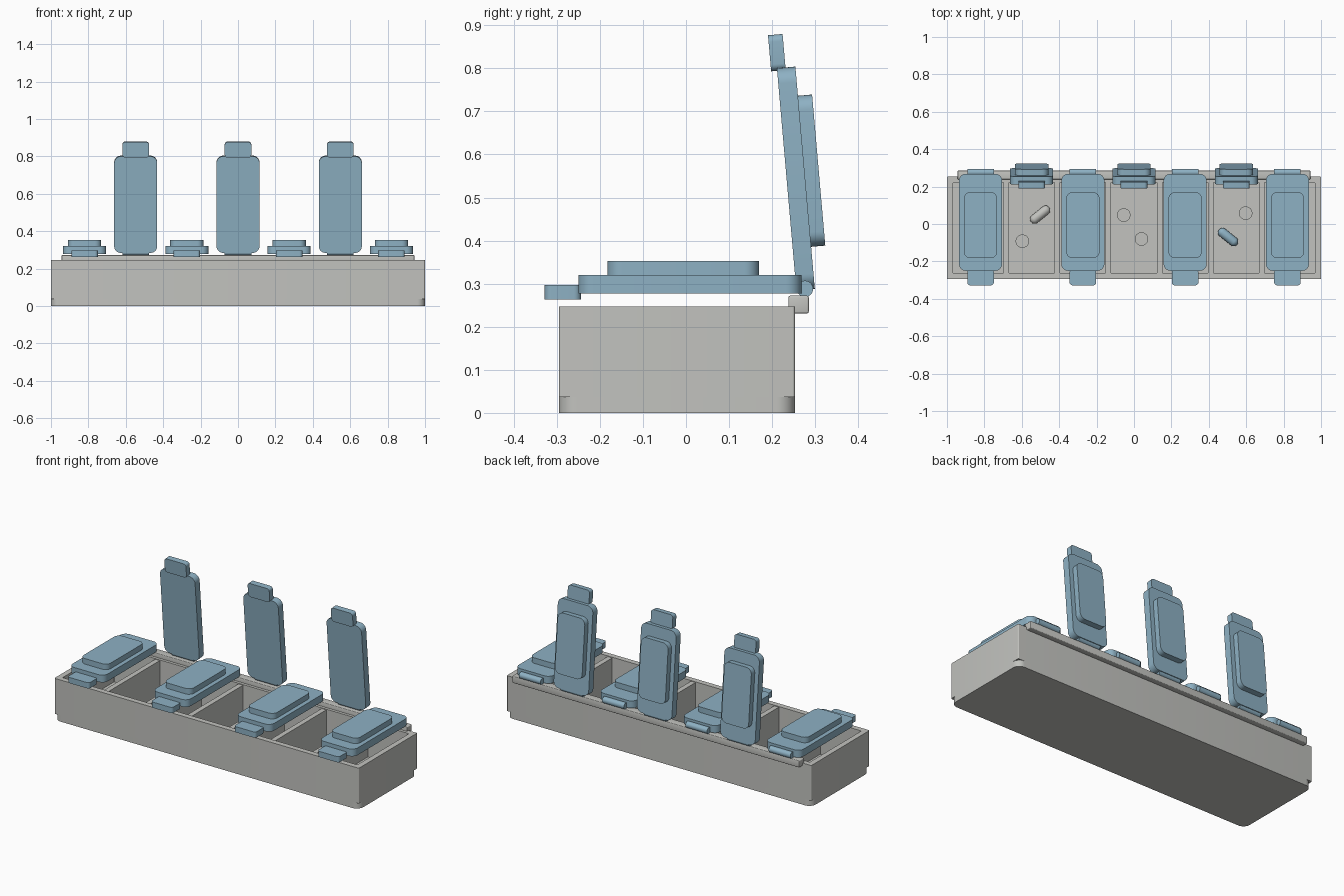
import bpy, bmesh, math
from mathutils import Matrix, Vector

cube = bpy.data.objects.get("Cube")
if cube:
    bpy.data.objects.remove(cube, do_unlink=True)


def make_material(name, rgb):
    m = bpy.data.materials.new(name)
    m.use_nodes = True
    m.diffuse_color = (*rgb, 1)
    m.node_tree.nodes["Principled BSDF"].inputs["Base Color"].default_value = (*rgb, 1)
    return m


grey = make_material("light grey plastic", (0.54, 0.545, 0.52))
blue = make_material("soft blue plastic", (0.27, 0.44, 0.55))


def finish(name, bm, mat, matrix=None):
    """Turn a bmesh into a shaded object, optionally moved by a matrix."""
    if matrix is not None:
        bm.transform(matrix)
    bmesh.ops.recalc_face_normals(bm, faces=bm.faces)
    mesh = bpy.data.meshes.new(name)
    bm.to_mesh(mesh)
    bm.free()
    mesh.materials.append(mat)
    ob = bpy.data.objects.new(name, mesh)
    bpy.context.collection.objects.link(ob)
    bpy.ops.object.select_all(action="DESELECT")
    ob.select_set(True)
    bpy.context.view_layer.objects.active = ob
    bpy.ops.object.shade_smooth_by_angle(angle=math.radians(30))
    return ob


def outline(x0, x1, y0, y1, r, steps=8):
    """Rounded rectangle, counter-clockwise."""
    corners = [(x1 - r, y1 - r), (x0 + r, y1 - r), (x0 + r, y0 + r), (x1 - r, y0 + r)]
    pts = []
    for i, (cx, cy) in enumerate(corners):
        for s in range(steps + 1):
            a = math.pi / 2 * (i + s / steps)
            pts.append((cx + r * math.cos(a), cy + r * math.sin(a)))
    return pts


def slab(name, x, y, z, r, mat, matrix=None):
    """Rounded-rectangle prism between the given x, y and z limits."""
    bm = bmesh.new()
    pts = outline(*x, *y, r)
    rings = [[bm.verts.new((px, py, h)) for px, py in pts] for h in z]
    bm.faces.new(rings[0][::-1])
    bm.faces.new(rings[1])
    n = len(pts)
    for i in range(n):
        j = (i + 1) % n
        bm.faces.new((rings[0][i], rings[0][j], rings[1][j], rings[1][i]))
    return finish(name, bm, mat, matrix)


def box(name, x, y, z, mat, bevel=0.0):
    bm = bmesh.new()
    bmesh.ops.create_cube(bm, size=1)
    size = [b - a for a, b in (x, y, z)]
    mid = [(a + b) / 2 for a, b in (x, y, z)]
    bm.transform(Matrix.Translation(mid) @ Matrix.Diagonal((*size, 1)))
    if bevel:
        bmesh.ops.bevel(bm, geom=bm.edges[:], offset=bevel, segments=3,
                        profile=0.5, affect="EDGES")
    return finish(name, bm, mat)


def cylinder(name, radius, depth, mat, matrix):
    bm = bmesh.new()
    bmesh.ops.create_cone(bm, cap_ends=True, segments=32, radius1=radius,
                          radius2=radius, depth=depth)
    return finish(name, bm, mat, matrix)


def capsule(name, radius, length, mat, matrix):
    """Sphere pulled apart along its axis."""
    bm = bmesh.new()
    bmesh.ops.create_uvsphere(bm, u_segments=24, v_segments=15, radius=radius)
    for v in bm.verts:
        v.co.z += math.copysign(length / 2 - radius, v.co.z)
    return finish(name, bm, mat, matrix)


# Tray: base with round corners, square wall ring above it
FLOOR, RIM = 0.037, 0.247
FRONT, BACK, WALL = -0.295, 0.253, 0.032
slab("tray_base", (-1, 1), (FRONT, BACK), (0, FLOOR), 0.042, grey)

bm = bmesh.new()
outer = outline(-1, 1, FRONT, BACK, 0.006)
inner = outline(-1 + WALL, 1 - WALL, FRONT + WALL, BACK - WALL, 0.004)
loops = [[bm.verts.new((x, y, z)) for x, y in pts]
         for pts, z in ((outer, FLOOR), (outer, RIM), (inner, RIM), (inner, FLOOR))]
n = len(outer)
for k in range(4):
    a, b = loops[k], loops[(k + 1) % 4]
    for i in range(n):
        j = (i + 1) % n
        bm.faces.new((a[i], a[j], b[j], b[i]))
finish("tray_walls", bm, grey)

# Six dividers make seven compartments
PITCH = 0.2735
for i in range(6):
    x = (i - 2.5) * PITCH
    box(f"divider_{i + 1}", (x - 0.015, x + 0.015),
        (FRONT + WALL, BACK - WALL), (FLOOR, RIM - 0.004), grey)

# Hinge rail along the back
box("hinge_rail", (-0.943, 0.943), (0.238, 0.285), (0.231, 0.272), grey, 0.004)

# Lids: every second one stands open
PIVOT = Vector((0, 0.266, 0.287))
swing = (Matrix.Translation(PIVOT) @ Matrix.Rotation(math.radians(-85), 4, "X")
         @ Matrix.Translation(-PIVOT))
for i in range(7):
    is_open = i % 2 == 1
    place = Matrix.Translation(((i - 3) * PITCH, 0, 0))
    lid = place @ swing if is_open else place
    tag = f"{'open' if is_open else 'closed'}_lid_{i + 1}"
    slab(tag + "_plate", (-0.115, 0.115), (-0.25, 0.268), (0.277, 0.32), 0.036, blue, lid)
    slab(tag + "_raised_panel", (-0.089, 0.089), (-0.182, 0.17), (0.318, 0.353), 0.034, blue, lid)
    slab(tag + "_finger_tab", (-0.071, 0.071), (-0.328, -0.244), (0.263, 0.297), 0.016, blue, lid)
    cylinder(tag + "_hinge", 0.019, 0.142, blue,
             place @ Matrix.Translation((0, 0.276, 0.288)) @ Matrix.Rotation(math.pi / 2, 4, "Y"))

# Round tablets in the open compartments
for i, (x, y) in enumerate([(-0.597, -0.092), (-0.055, 0.048), (0.04, -0.08), (0.597, 0.058)]):
    cylinder(f"tablet_{i + 1}", 0.036, 0.03, grey,
             Matrix.Translation((x, y, FLOOR + 0.015)))

# Capsules lying on the floor
for name, x, y, angle, mat in (("grey_capsule", -0.502, 0.05, 39, grey),
                               ("blue_capsule", 0.503, -0.07, -39, blue)):
    capsule(name, 0.025, 0.125, mat,
            Matrix.Translation((x, y, FLOOR + 0.025))
            @ Matrix.Rotation(math.radians(angle), 4, "Z")
            @ Matrix.Rotation(math.pi / 2, 4, "Y"))
